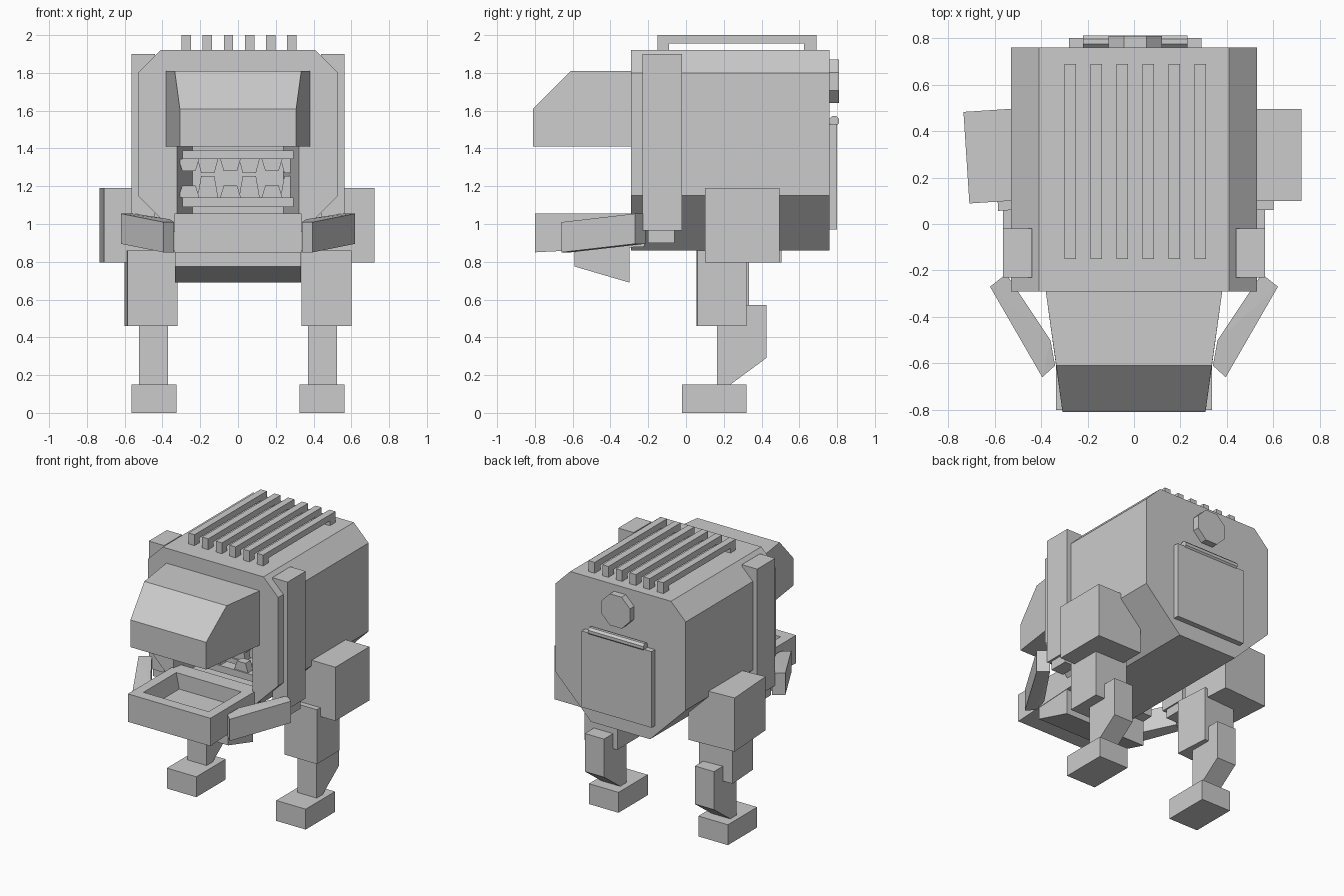
import bpy, bmesh, math
from mathutils import Matrix, Vector

if "Cube" in bpy.data.objects:
    bpy.data.objects.remove(bpy.data.objects["Cube"])

grey = bpy.data.materials.new("plain_grey")
grey.diffuse_color = (0.6, 0.6, 0.6, 1)
grey.use_nodes = True
grey.node_tree.nodes["Principled BSDF"].inputs["Base Color"].default_value = grey.diffuse_color


def finish(name, bm):
    bmesh.ops.recalc_face_normals(bm, faces=bm.faces)
    me = bpy.data.meshes.new(name)
    bm.to_mesh(me)
    bm.free()
    me.materials.append(grey)
    ob = bpy.data.objects.new(name, me)
    bpy.context.collection.objects.link(ob)
    return ob


def hull(name, pts, mirror=False, turn=None):
    """Convex solid around the points; mirror flips x, turn is (angle, x, y)."""
    bm = bmesh.new()
    for x, y, z in pts:
        bm.verts.new((-x if mirror else x, y, z))
    bmesh.ops.convex_hull(bm, input=bm.verts)
    bmesh.ops.dissolve_limit(bm, angle_limit=0.01, verts=bm.verts, edges=bm.edges)
    if turn:
        bmesh.ops.rotate(bm, verts=bm.verts, cent=Vector((turn[1], turn[2], 0)),
                         matrix=Matrix.Rotation(turn[0], 3, 'Z'))
    return finish(name, bm)


def box(name, x, y, z, **kw):
    return hull(name, [(a, b, c) for a in x for b in y for c in z], **kw)


def side_profile(name, x, yz, **kw):
    return hull(name, [(a, y, z) for a in x for y, z in yz], **kw)


def cylinder(name, radius, depth, sides, loc, axis):
    bm = bmesh.new()
    m = Matrix.Translation(loc) @ Matrix.Rotation(math.pi / 2, 4, axis)
    m = m @ Matrix.Rotation(math.pi / sides, 4, 'Z')
    bmesh.ops.create_cone(bm, cap_ends=True, segments=sides, radius1=radius,
                          radius2=radius, depth=depth, matrix=m)
    return finish(name, bm)


def carve(ob, cutter):
    mod = ob.modifiers.new("carve", 'BOOLEAN')
    mod.operation, mod.solver, mod.object = 'DIFFERENCE', 'EXACT', cutter
    bpy.context.view_layer.objects.active = ob
    bpy.ops.object.modifier_apply(modifier=mod.name)
    bpy.data.objects.remove(cutter)


# Body: eight-sided barrel with a tapering mouth opening
outline = [(0.53, 1.80), (0.41, 1.92), (0.53, 1.15), (0.24, 0.86)]
body = hull("body", [(s * x, y, z) for x, z in outline
                     for s in (1, -1) for y in (-0.29, 0.76)])
carve(body, hull("mouth_cutter", [(s * w, y, z) for w, y in ((0.33, -0.33), (0.24, 0.10))
                                  for s in (1, -1) for z in (1.0, 1.412)]))

# Snout, narrower toward the front
hull("snout", [(s * w, y, z) for s in (1, -1) for w, y, z in (
    (0.38, -0.29, 1.81), (0.38, -0.29, 1.41), (0.335, -0.61, 1.81),
    (0.308, -0.81, 1.61), (0.308, -0.81, 1.41))])

# Lower jaw tray and chin wedge
jaw = side_profile("jaw_tray", (-0.336, 0.336),
                   [(-0.80, 1.055), (-0.80, 0.85), (-0.22, 0.88), (-0.22, 1.055)])
carve(jaw, hull("tray_cutter", [(s * (0.27 if z > 1 else 0.24), y, z)
                                for s in (1, -1) for y in (-0.72, -0.34)
                                for z in (0.94, 1.08)]))
side_profile("chin", (-0.333, 0.333),
             [(-0.59, 0.87), (-0.59, 0.775), (-0.30, 0.69), (-0.30, 0.88)])

# Tooth combs, two rows above and two below
for row, y in enumerate((-0.20, -0.06)):
    half = 0.295 - row * 0.02
    for label, base, tip, rail in (("upper", 1.345, 1.28 - row * 0.01, (1.345, 1.39)),
                                   ("lower", 1.14, 1.205 + row * 0.05, (1.09, 1.14))):
        box(label + "_tooth_rail", (-half, half), (y - 0.03, y + 0.05), rail)
        for i in range(3):
            c = -0.26 + 0.22 * i + row * 0.10
            hull(label + "_tooth", [(c + s * w, yy, z) for s in (1, -1)
                                    for w, z in ((0.055, base), (0.035, tip))
                                    for yy in (y - 0.02, y + 0.04)])

# Roof ribs: raised bars on short feet
for i in range(6):
    c = -0.274 + i * 0.1118
    x = (c - 0.025, c + 0.025)
    box("roof_rib", x, (-0.15, 0.69), (1.955, 2.0))
    for y in ((-0.15, -0.09), (0.625, 0.69)):
        box("rib_foot", x, y, (1.915, 1.96))

# Back hatch with hinge and round cap
box("back_hatch", (-0.28, 0.29), (0.75, 0.80), (0.97, 1.53))
cylinder("hatch_hinge", 0.028, 0.45, 8, (0.005, 0.785, 1.545), 'Y')
cylinder("back_cap", 0.125, 0.06, 8, (0.005, 0.78, 1.755), 'X')

# Parts on both sides
for m in (False, True):
    # Side pillar and its lower stub
    box("side_pillar", (0.44, 0.565), (-0.23, -0.02), (0.965, 1.90), mirror=m)
    box("pillar_stub", (0.45, 0.55), (-0.20, -0.06), (0.90, 0.98), mirror=m)
    # Arm linking pillar and jaw
    hull("jaw_arm", [(x, y, z + h) for x, y, z in (
        (0.55, -0.215, 0.895), (0.62, -0.27, 0.895), (0.395, -0.66, 0.85),
        (0.34, -0.61, 0.85), (0.36, -0.50, 0.865)) for h in (0, 0.16)], mirror=m)
    # Leg; the left one is turned slightly
    turn = (math.radians(3.7), -0.538, 0.296) if m else None
    box("hip_block", (0.36, 0.722), (0.10, 0.495), (0.795, 1.19), mirror=m, turn=turn)
    box("thigh", (0.335, 0.60), (0.06, 0.32), (0.46, 0.86), mirror=m, turn=turn)
    side_profile("shin", (0.37, 0.525), [(0.165, 0.15), (0.235, 0.15), (0.425, 0.29),
                 (0.425, 0.57), (0.165, 0.57)], mirror=m)
    box("foot", (0.325, 0.565), (-0.02, 0.32), (0.0, 0.15), mirror=m)
